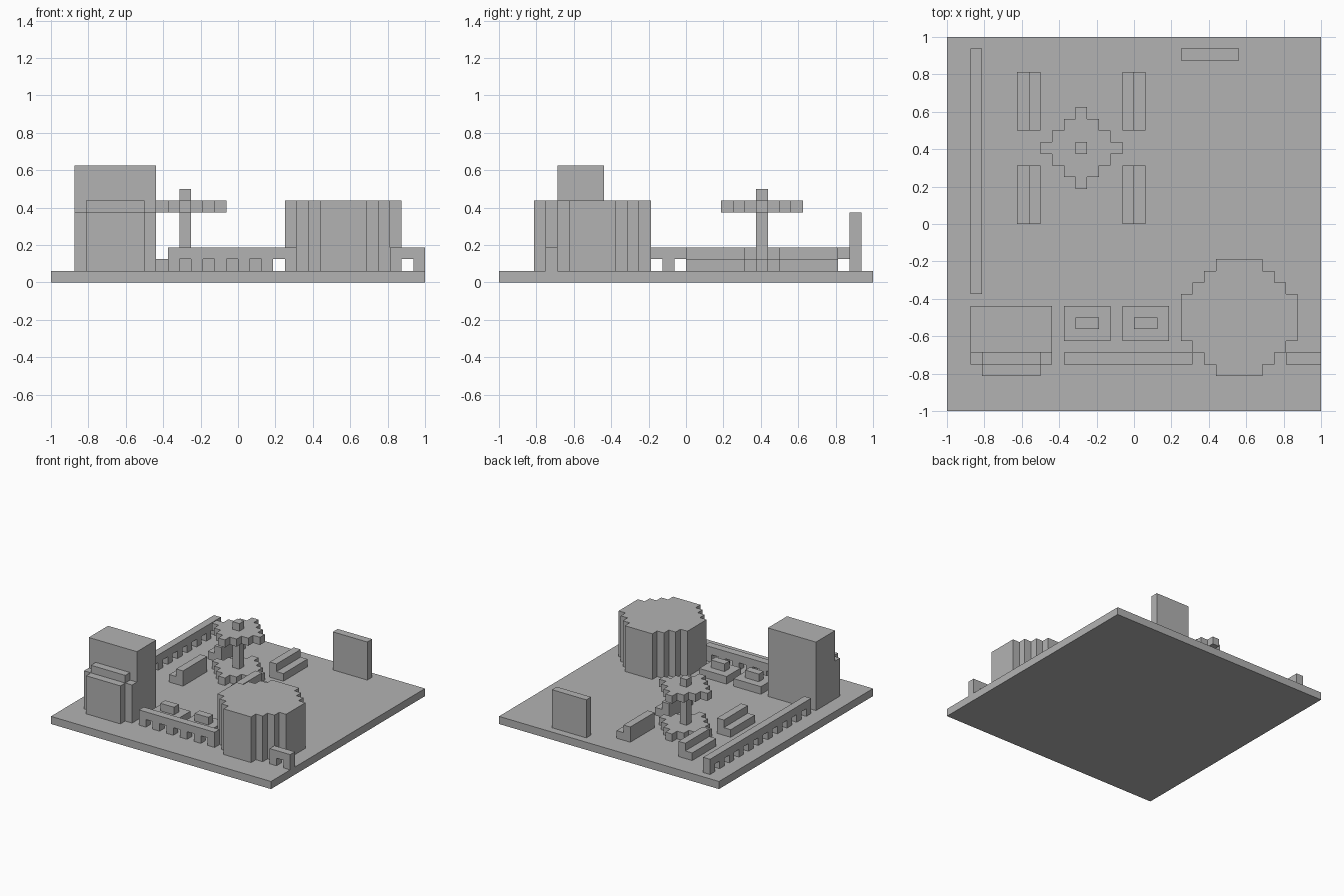
import bpy
import bmesh
from mathutils import Vector

U = 1 / 16  # one block of the grid

cube = bpy.data.objects.get("Cube")
if cube:
    bpy.data.objects.remove(cube, do_unlink=True)

stone = bpy.data.materials.new("light_grey")
stone.use_nodes = True
GREY = (0.448, 0.448, 0.448, 1)
stone.diffuse_color = GREY
stone.node_tree.nodes["Principled BSDF"].inputs["Base Color"].default_value = GREY


def prism(name, outline, axis, lo, hi):
    """Extrude a 2D outline (in blocks) along an axis from lo to hi."""
    def place(a, b, c):
        return Vector({"x": (c, a, b), "y": (a, c, b), "z": (a, b, c)}[axis]) * U

    bm = bmesh.new()
    face = bm.faces.new([bm.verts.new(place(a, b, lo)) for a, b in outline])
    ring = bmesh.ops.extrude_face_region(bm, geom=[face])["geom"]
    shift = place(0, 0, hi - lo)
    bmesh.ops.translate(bm, vec=shift,
                        verts=[v for v in ring if isinstance(v, bmesh.types.BMVert)])
    bmesh.ops.recalc_face_normals(bm, faces=bm.faces)
    mesh = bpy.data.meshes.new(name)
    bm.to_mesh(mesh)
    bm.free()
    mesh.materials.append(stone)
    obj = bpy.data.objects.new(name, mesh)
    bpy.context.collection.objects.link(obj)
    return obj


def box(name, x0, x1, y0, y1, z0, z1):
    return prism(name, [(x0, y0), (x1, y0), (x1, y1), (x0, y1)], "z", z0, z1)


def stepped(cx, y, rows):
    """Symmetrical staircase outline from (half width, depth) rows."""
    right = []
    for half, depth in rows:
        right += [(half, y), (half, y + depth)]
        y += depth
    return ([(cx + h, b) for h, b in right]
            + [(cx - h, b) for h, b in reversed(right)])


def fence(name, axis, start, end, lo, hi):
    """Rail on evenly spaced posts, as one comb-shaped profile."""
    comb = [(start, 3)]
    for p in range(start, end, 2):
        comb += [(p, 1), (p + 1, 1)]
        if p + 1 < end:
            comb += [(p + 1, 2), (p + 2, 2)]
    comb.append((end, 3))
    return prism(name, comb, axis, lo, hi)


# Ground slab
box("ground_slab", -16, 16, -16, 16, 0, 1)

# Round building
drum_rows = [(2, 1), (3, 1), (4, 1), (5, 4), (4, 1), (3, 1), (2, 1)]
prism("round_building", stepped(9, -13, drum_rows), "z", 1, 7)

# Tower with stepped entrance
box("tower", -14, -7, -11, -7, 1, 10)
box("tower_front_step", -14, -7, -12, -11, 1, 6)
box("tower_ridge", -13, -8, -12, -11, 6, 7)
box("tower_porch", -13, -8, -13, -12, 1, 6)

# Fences
fence("side_fence", "x", -6, 15, -14, -13)
fence("front_fence", "y", -6, 5, -12, -11)
fence("corner_fence", "y", 13, 16, -12, -11)

# Fountain
diamond = stepped(-4.5, 3, [(3.5 - abs(i), 1) for i in range(-3, 4)])
prism("fountain_basin", diamond, "z", 1, 2)
box("fountain_column", -5, -4, 6, 7, 2, 6)
prism("fountain_bowl", diamond, "z", 6, 7)
box("fountain_finial", -5, -4, 6, 7, 7, 8)

# Benches, backs toward the fountain
for side, x, out in (("left", 0, 1), ("right", -9, -1)):
    seat = [(x - out, 1), (x + out, 1), (x + out, 2), (x, 2), (x, 3), (x - out, 3)]
    for place_name, y in (("front", 0), ("back", 8)):
        prism(f"{place_name}_{side}_bench", seat, "y", y, y + 5)

# Low plinths with a raised block
for side, x in (("right", -6), ("left", -1)):
    box(f"{side}_plinth", x, x + 4, -10, -7, 1, 2)
    box(f"{side}_plinth_block", x + 1, x + 3, -9, -8, 2, 3)

# Standing panel at the back
box("back_panel", 4, 9, 14, 15, 1, 6)
